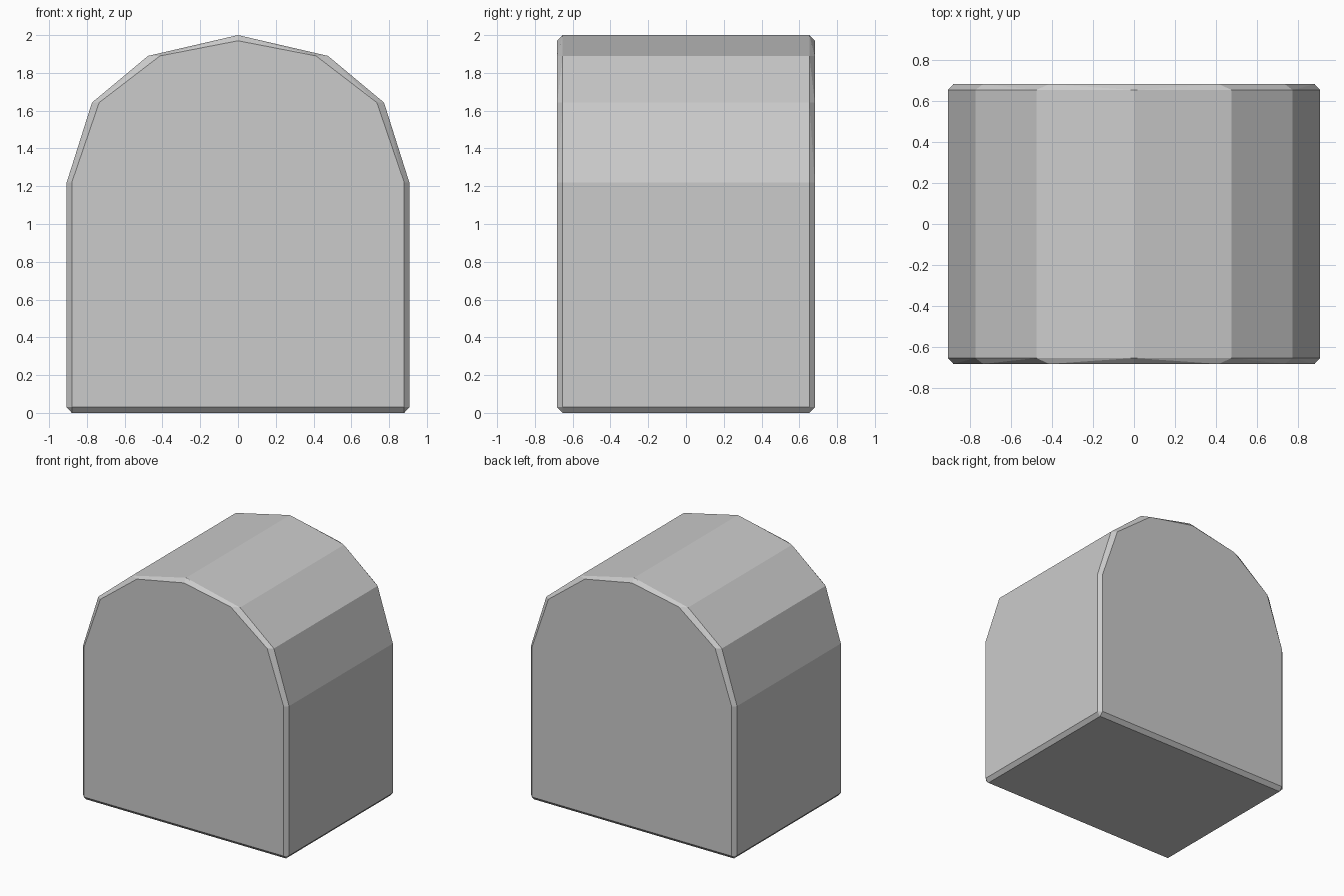
import bpy, bmesh, math

if "Cube" in bpy.data.objects:
    bpy.data.objects.remove(bpy.data.objects["Cube"])

# Right half of the arch: outer shell and chamfered end cap, as (x, z)
OUTER = [(0.907, 0.03), (0.907, 1.22), (0.773, 1.643), (0.476, 1.89), (0, 2.0)]
CAP = [(0.88, 0.03), (0.88, 1.22), (0.735, 1.643), (0.413, 1.89), (0, 1.97)]
BASE = [(0.88, 0.0)]

bm = bmesh.new()


def add_ends(profile, y):
    """Mirror a half profile in x and place it at both ends."""
    for x, z in profile:
        for sx in ((-1, 1) if x else (1,)):
            for sy in (-1, 1):
                bm.verts.new((sx * x, sy * y, z))


add_ends(OUTER, 0.653)
add_ends(CAP, 0.682)
add_ends(BASE, 0.653)

# Convex block skinned over the profiles, with flat faces merged
bmesh.ops.convex_hull(bm, input=bm.verts[:])
bmesh.ops.dissolve_limit(bm, angle_limit=math.radians(1),
                         verts=bm.verts[:], edges=bm.edges[:])
bmesh.ops.recalc_face_normals(bm, faces=bm.faces[:])

mesh = bpy.data.meshes.new("arched_block")
bm.to_mesh(mesh)
bm.free()
bpy.context.collection.objects.link(bpy.data.objects.new("arched_block", mesh))
